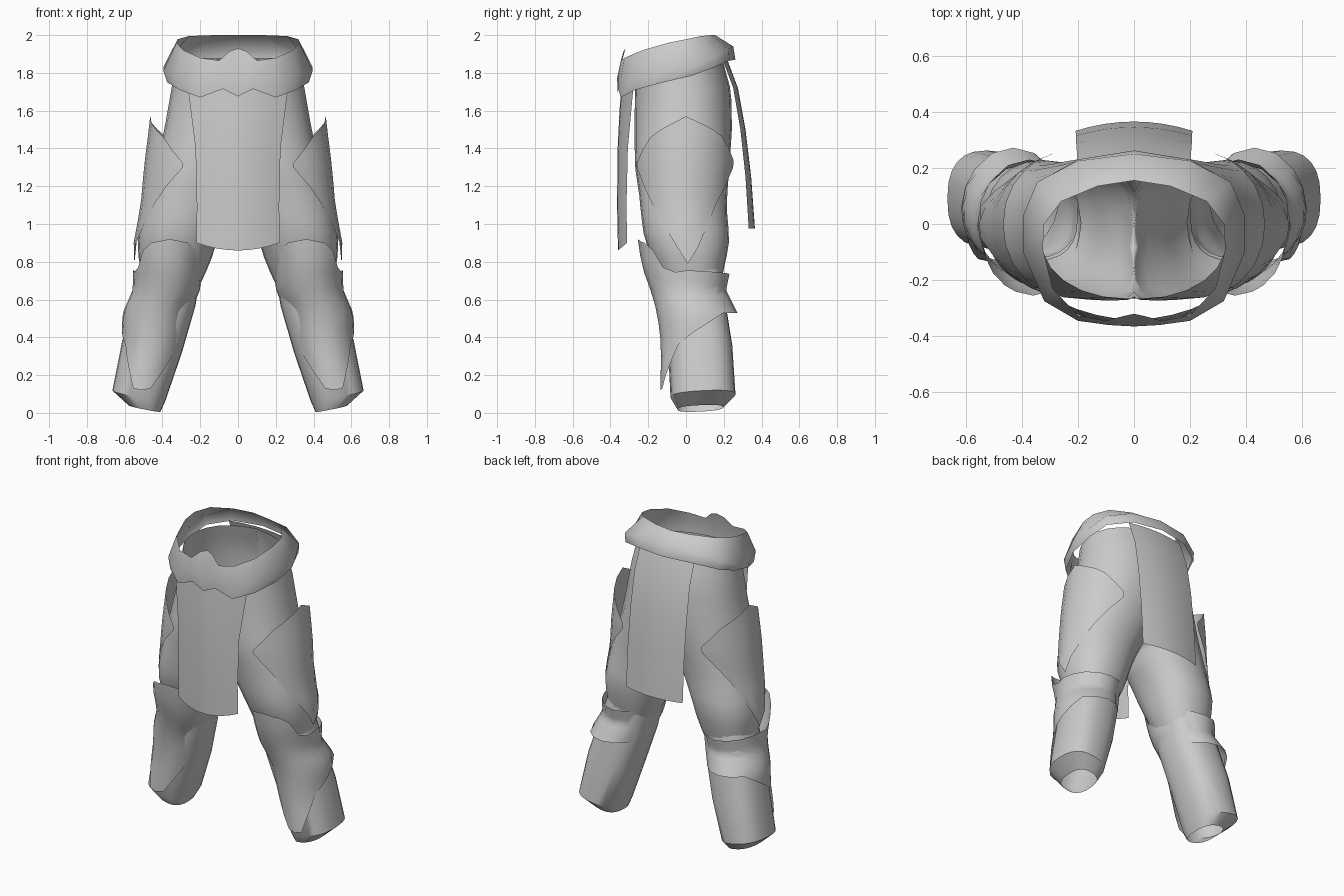
import bpy, bmesh, math

if "Cube" in bpy.data.objects:
    bpy.data.objects.remove(bpy.data.objects["Cube"])

grey = bpy.data.materials.new("plain_grey")
grey.diffuse_color = (0.6, 0.6, 0.6, 1)
grey.use_nodes = True
grey.node_tree.nodes["Principled BSDF"].inputs["Base Color"].default_value = grey.diffuse_color


def lerp_table(table, t):
    """Linear interpolation in rows (key, values...) sorted by rising key."""
    if t <= table[0][0]:
        return table[0][1:]
    for a, b in zip(table, table[1:]):
        if t <= b[0]:
            f = (t - a[0]) / (b[0] - a[0])
            return tuple(p + (q - p) * f for p, q in zip(a[1:], b[1:]))
    return table[-1][1:]


def grid(name, cols, closed=False, cut_middle=False, angle=40):
    """Surface through columns of points (bottom to top), mirrored in x."""
    bm = bmesh.new()
    vs = [[bm.verts.new(p) for p in c] for c in cols]
    n = len(vs)
    for i in range(n if closed else n - 1):
        a, b = vs[i], vs[(i + 1) % n]
        for j in range(len(a) - 1):
            quad = (a[j], b[j], b[j + 1], a[j + 1])
            if cut_middle and all(v.co.x < 1e-4 for v in quad):
                continue
            bm.faces.new(quad)
    bmesh.ops.delete(bm, geom=[v for v in bm.verts if not v.link_faces], context='VERTS')
    bmesh.ops.remove_doubles(bm, verts=bm.verts, dist=1e-4)
    mesh = bpy.data.meshes.new(name)
    bm.to_mesh(mesh)
    bm.free()
    mesh.materials.append(grey)
    ob = bpy.data.objects.new(name, mesh)
    bpy.context.collection.objects.link(ob)
    bpy.ops.object.select_all(action='DESELECT')
    bpy.context.view_layer.objects.active = ob
    ob.select_set(True)
    bpy.ops.object.shade_smooth_by_angle(angle=math.radians(angle))
    mod = ob.modifiers.new("mirror", 'MIRROR')
    mod.merge_threshold = 0.001
    return ob


def shell(name, rings, angles, bottom, top, rows, power=1.0, tilt=0.0, **kw):
    """Wrap around rings (z, cx, cy, rx, ry); angle 0 is front, 90 is outward."""
    cols = []
    for a in angles:
        lo, hi = lerp_table(bottom, a)[0], lerp_table(top, a)[0]
        s, c = math.sin(math.radians(a)), -math.cos(math.radians(a))
        s = math.copysign(abs(s) ** power, s)
        c = math.copysign(abs(c) ** power, c)
        col = []
        for t in rows:
            z = lo + (hi - lo) * t
            cx, cy, rx, ry = lerp_table(rings, z)
            x = cx + rx * s
            if kw.get("cut_middle"):
                x = max(x, 0)
            col.append((x, cy + ry * c, z + tilt * (rx * s + 0.25 * ry * c)))
        cols.append(col)
    return grid(name, cols, **kw)


def even(n):
    return [i / n for i in range(n + 1)]


full = [i * 15 for i in range(24)]

# Trousers: two thighs that merge into the hips
shell("trousers",
      [(0.68, .35, .03, .15, .15), (0.80, .335, .02, .19, .19),
       (0.92, .32, .005, .212, .225), (1.05, .275, -.01, .235, .228),
       (1.15, .235, -.015, .25, .232), (1.30, .17, -.02, .265, .25),
       (1.50, .08, -.015, .31, .258), (1.70, .02, -.015, .335, .255),
       (1.88, 0, -.035, .325, .225)],
      full, [(0, .68)], [(0, 1.76), (90, 1.83), (180, 1.88), (270, 1.83), (360, 1.76)],
      even(16), power=0.9, closed=True, cut_middle=True, angle=60)

# Lower legs, open at the ankle
leg_rings = [(0.024, .495, .075, .085, .12), (0.09, .525, .09, .14, .172),
             (0.35, .455, .075, .158, .17), (0.60, .385, .04, .16, .165),
             (0.75, .35, .03, .15, .16)]
shell("lower_leg", leg_rings, full, [(0, .024)], [(0, .75)],
      [(r[0] - .024) / .726 for r in leg_rings],
      power=0.8, tilt=0.2, closed=True, angle=40)

# Knee and shin guards: tall in front, a flared strap behind
guard_bottom = [(0, .12), (18, .13), (40, .25), (60, .37), (90, .44), (130, .53), (180, .53)]
guard_top = [(0, .92), (30, .90), (45, .86), (58, .77), (75, .745), (90, .755), (180, .735)]
guard_angles = [0, 18, 30, 45, 58, 75, 90, 110, 130, 155]


def around(table):
    """Continue a half-turn table symmetrically to the full turn."""
    return table + [(360 - a, z) for a, z in reversed(table[:-1])]


shell("shin_guard",
      [(0.12, .51, .06, .15, .195), (0.36, .455, .06, .165, .192),
       (0.53, .43, .06, .18, .212), (0.65, .38, .012, .178, .2),
       (0.74, .372, .005, .182, .226), (0.80, .37, 0, .19, .238),
       (0.92, .36, 0, .2, .255)],
      guard_angles + [180] + [360 - a for a in reversed(guard_angles[1:])],
      around(guard_bottom), around(guard_top), even(9), closed=True, angle=45)

# Thigh plates on the outer sides, standing off at the pointed top
shell("thigh_plate",
      [(0.78, .335, .01, .212, .19), (0.86, .335, .01, .225, .20),
       (1.10, .265, -.01, .25, .24), (1.30, .2, -.005, .298, .268),
       (1.56, .17, 0, .295, .27)],
      [18, 32, 45, 58, 74, 90, 106, 122, 135, 148, 162],
      [(18, 1.30), (45, 1.11), (70, .90), (90, .79), (110, .90), (135, 1.11), (162, 1.30)],
      [(18, 1.32), (48, 1.47), (90, 1.57), (132, 1.48), (162, 1.34)],
      even(7), angle=45)

# Front cloth panel: (z, half width, centre y, edge y)
front_rows = [(0.86, .22, -.36, -.312), (1.10, .218, -.365, -.315), (1.40, .225, -.362, -.308),
              (1.60, .25, -.352, -.29), (1.76, .27, -.34, -.275)]
grid("front_panel",
     [[(w * f, yc + (ye - yc) * f * f, z + (.04 * f * f if i == 0 else 0))
       for i, (z, w, yc, ye) in enumerate(front_rows)] for f in even(4)], angle=60)

# Back cloth panel, hanging away from the legs
back_rows = [(0.975, .208, .365, .332), (1.25, .207, .345, .315), (1.50, .206, .315, .288),
             (1.72, .203, .275, .25), (1.88, .20, .215, .19)]
grid("back_panel",
     [[(w * f, yc + (ye - yc) * f * f, z) for z, w, yc, ye in back_rows]
      for f in reversed(even(4))], angle=60)

# Belt: tilted band with a scalloped lower edge and a raised buckle point
grid("belt", [
    [(0, -.36, 1.675), (0, -.365, 1.77), (0, -.32, 1.93)],
    [(.04, -.36, 1.695), (.04, -.363, 1.78), (.045, -.33, 1.915)],
    [(.08, -.36, 1.715), (.09, -.36, 1.78), (.10, -.345, 1.865)],
    [(.20, -.345, 1.67), (.20, -.345, 1.77), (.20, -.325, 1.88)],
    [(.31, -.27, 1.71), (.32, -.275, 1.785), (.29, -.23, 1.92)],
    [(.375, -.12, 1.75), (.395, -.10, 1.81), (.325, -.09, 1.96)],
    [(.375, .03, 1.785), (.395, .03, 1.83), (.32, .0, 1.978)],
    [(.34, .15, 1.83), (.345, .15, 1.89), (.26, .08, 1.995)],
    [(.20, .23, 1.865), (.20, .225, 1.93), (.13, .135, 2.0)],
    [(0, .262, 1.87), (0, .25, 1.94), (0, .155, 2.0)],
], angle=50)
